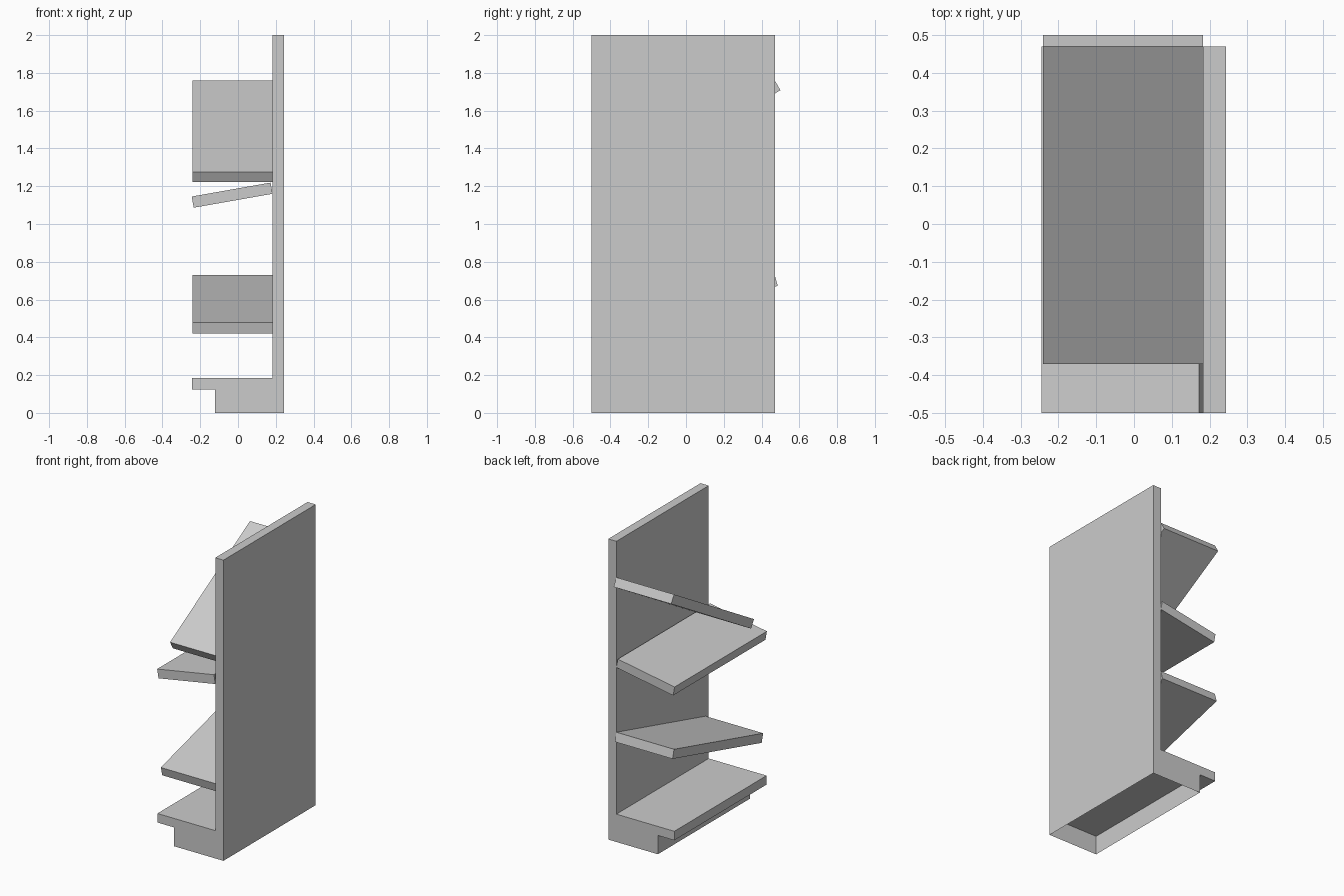
import bpy
import bmesh
from math import radians
from mathutils import Matrix, Vector

cube = bpy.data.objects.get("Cube")
if cube:
    bpy.data.objects.remove(cube)

FRONT, BACK = -0.5, 0.47      # ends of the unit along y
OUTER, WALL = -0.241, 0.183   # shelf span along x
EDGE = 0.243                  # outer face of the upright panel
THICK = 0.06

grey = bpy.data.materials.new("light grey")
grey.use_nodes = True
grey.diffuse_color = (0.6, 0.6, 0.6, 1)
grey.node_tree.nodes["Principled BSDF"].inputs["Base Color"].default_value = (0.6, 0.6, 0.6, 1)


def finish(name, bm):
    mesh = bpy.data.meshes.new(name)
    bm.to_mesh(mesh)
    bm.free()
    mesh.materials.append(grey)
    obj = bpy.data.objects.new(name, mesh)
    bpy.context.collection.objects.link(obj)
    return obj


def board(name, pivot, low, high, angle, axis):
    """Box given relative to its hinge edge, turned about that edge."""
    bm = bmesh.new()
    bmesh.ops.create_cube(bm, size=1)
    low, high = Vector(low), Vector(high)
    size = high - low
    place = Matrix.Translation((low + high) / 2) @ Matrix.Diagonal((*size, 1))
    turn = Matrix.Translation(pivot) @ Matrix.Rotation(radians(angle), 4, axis)
    bm.transform(turn @ place)
    return finish(name, bm)


# Upright panel, bottom shelf and plinth as one extruded profile
kick, under, deck = -0.122, 0.125, 0.185
profile = [(kick, 0), (EDGE, 0), (EDGE, 2), (WALL, 2),
           (WALL, deck), (-EDGE, deck), (-EDGE, under), (kick, under)]
bm = bmesh.new()
face = bm.faces.new([bm.verts.new((x, FRONT, z)) for x, z in profile])
ext = bmesh.ops.extrude_face_region(bm, geom=[face], use_keep_orig=True)
bmesh.ops.translate(bm, vec=(0, BACK - FRONT, 0),
                    verts=[v for v in ext["geom"] if isinstance(v, bmesh.types.BMVert)])
bmesh.ops.recalc_face_normals(bm, faces=bm.faces)
# The plinth is open underneath
bottom = [f for f in bm.faces if all(v.co.z < 0.001 for v in f.verts)]
bmesh.ops.delete(bm, geom=bottom, context='FACES_ONLY')
# Ceiling inside the plinth
corners = [(kick, FRONT), (kick, BACK), (EDGE, BACK), (EDGE, FRONT)]
bm.faces.new([bm.verts.new((x, y, under)) for x, y in corners])
finish("panel_and_base", bm)

# Shelves sloping down to the front, hinged on their top back edge
length = BACK - FRONT
for name, top, angle in (("lower_shelf", 0.73, 15), ("upper_shelf", 1.76, 30)):
    board(name, (0, BACK, top), (OUTER, -length, -THICK), (WALL, 0, 0), angle, 'X')

# Shelf sloping down to the outside, hinged on its bottom inner edge
board("middle_shelf", (WALL, 0, 1.16), (OUTER - WALL, FRONT, 0), (0, BACK, THICK), -10, 'Y')
